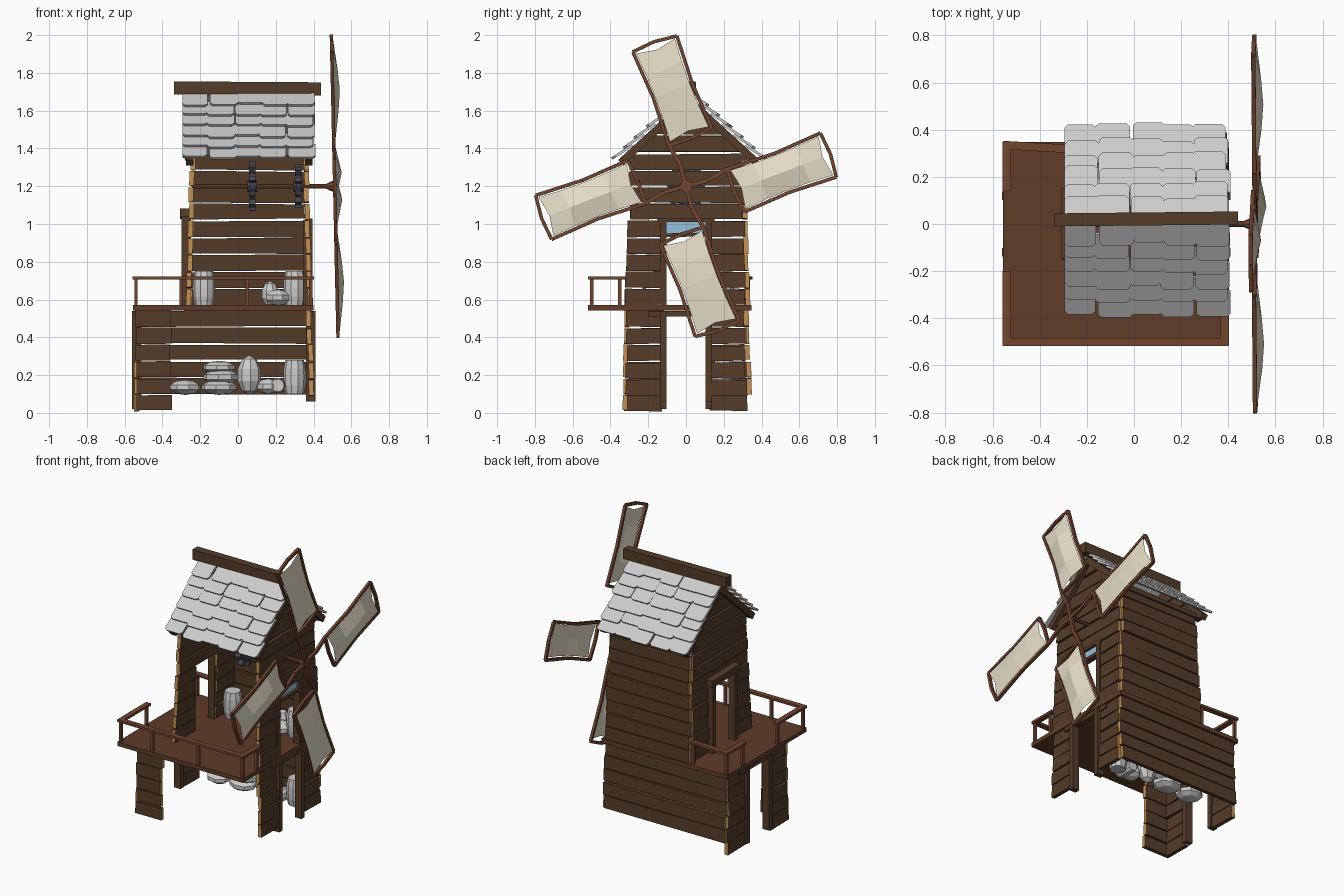
import bpy, bmesh, random
from math import sin, cos, pi, radians
from mathutils import Vector as V, Matrix

if "Cube" in bpy.data.objects:
    bpy.data.objects.remove(bpy.data.objects["Cube"])

random.seed(4)


def mat(name, c):
    m = bpy.data.materials.new(name)
    m.diffuse_color = (*c, 1)
    m.use_nodes = True
    m.node_tree.nodes["Principled BSDF"].inputs["Base Color"].default_value = m.diffuse_color
    return m


WOOD = mat("dark wood", (0.09, 0.045, 0.022))
TAN = mat("cut wood", (0.55, 0.28, 0.09))
RED = mat("red wood", (0.17, 0.06, 0.03))
DECK = mat("deck wood", (0.115, 0.046, 0.022))
SAIL = mat("canvas", (0.8, 0.74, 0.58))
IRON = mat("iron", (0.06, 0.06, 0.08))
GLASS = mat("glass", (0.3, 0.52, 0.72))


def build(name, bm, *mats):
    bmesh.ops.recalc_face_normals(bm, faces=bm.faces)
    me = bpy.data.meshes.new(name)
    bm.to_mesh(me)
    bm.free()
    for m in mats:
        me.materials.append(m)
    ob = bpy.data.objects.new(name, me)
    bpy.context.collection.objects.link(ob)
    return ob


def prism(bm, pts, off, ends=()):
    """Loop of points (off: one vector or one per point) closed to a solid."""
    a = [bm.verts.new(p) for p in pts]
    b = [bm.verts.new(V(p) + off) for p in pts]
    bm.faces.new(a)
    bm.faces.new(b[::-1])
    n = len(a)
    for i in range(n):
        f = bm.faces.new((a[i], b[i], b[(i + 1) % n], a[(i + 1) % n]))
        f.material_index = int(i in ends)


def bar(bm, p, q, w, h, side=None):
    """Square bar from p to q; w across, h in the third direction."""
    p, q = V(p), V(q)
    d = (q - p).normalized()
    s = V(side) if side else (V((1, 0, 0)) if abs(d.z) > 0.9 else d.cross(V((0, 0, 1))).normalized())
    t = d.cross(s).normalized()
    prism(bm, [p - s * w / 2 - t * h / 2, p + s * w / 2 - t * h / 2,
               p + s * w / 2 + t * h / 2, p - s * w / 2 + t * h / 2], q - p)


def wall(bm, a0, b0, z0, a1, b1, z1, n, th=0.026):
    """Stack of n uneven planks between bottom line a0-b0 and top line a1-b1."""
    a0, b0, a1, b1 = (V((*p, z)) for p, z in ((a0, z0), (b0, z0), (a1, z1), (b1, z1)))
    d = (b0 - a0).normalized()
    nrm = V((d.y, -d.x, 0))
    r = lambda k: random.uniform(-k, k)
    for i in range(n):
        lo, hi = (i + 0.02) / n, (i + 0.94) / n
        j, k, o = d * r(0.008), d * r(0.008), nrm * r(0.004)
        up = [V((0, 0, r(0.004))) for _ in range(4)]
        pts = [a0.lerp(a1, lo) + j + up[0], b0.lerp(b1, lo) + k + up[1],
               b0.lerp(b1, hi) + k + up[2], a0.lerp(a1, hi) + j + up[3]]
        prism(bm, [p + o - nrm * th / 2 for p in pts], nrm * th, ends=(1, 3))


# Ground floor walls, open at the front
bm = bmesh.new()
wall(bm, (-.535, .335), (.385, .335), .1, (-.535, .318), (.385, .318), .545, 5)
wall(bm, (-.54, -.322), (-.355, -.322), .01, (-.54, -.315), (-.355, -.315), .545, 6)
for s in (-1, 1):
    wall(bm, (-.535, s * .12), (-.535, s * .325), .01, (-.53, s * .12), (-.53, s * .31), .545, 6)
    wall(bm, (.388, s * .12), (.388, s * .325), .09, (.375, s * .12), (.375, s * .31), .545, 5)
build("ground_floor_walls", bm, WOOD, TAN)

# Upper tower walls with doorways and gables
bm = bmesh.new()
wall(bm, (-.265, .325), (.383, .325), .57, (-.255, .312), (.37, .312), 1.02, 5)
wall(bm, (-.245, .31), (.36, .31), 1.025, (-.24, .30), (.35, .30), 1.37, 4)
for x0, x1, x2 in ((-.26, -.25, -.24), (.38, .368, .355)):
    for s in (-1, 1):
        wall(bm, (x0, s * .115), (x0, s * .32), .57, (x1, s * .115), (x1, s * .305), 1.02, 5)
    wall(bm, (x1, -.30), (x1, .30), 1.025, (x2, -.295), (x2, .295), 1.375, 4)
    wall(bm, (x2, -.295), (x2, .295), 1.38, (x2, -.02), (x2, .03), 1.66, 3)
build("upper_tower_walls", bm, WOOD, TAN)

# Door frames
bm = bmesh.new()
for x, z0, z1 in ((-.535, .02, .54), (.385, .06, .54), (-.275, .57, 1.04), (.37, .57, 1.02)):
    for y in (-.12, .12):
        bar(bm, (x, y, z0), (x, y, z1), .05, .035)
bar(bm, (-.28, -.15, 1.06), (-.28, .15, 1.05), .055, .045)
bar(bm, (.375, -.13, .94), (.375, .13, .945), .04, .02)
bar(bm, (.375, -.15, 1.02), (.375, .15, 1.02), .04, .02)
bar(bm, (.38, -.2, .525), (.38, .2, .525), .035, .03)
bar(bm, (-.53, -.2, .525), (-.53, .2, .525), .035, .03)
build("door_frames", bm, WOOD)
bm = bmesh.new()
bar(bm, (.372, -.11, .98), (.372, .11, .98), .008, .065)
build("transom_glass", bm, GLASS)

# Deck
bm = bmesh.new()
bar(bm, (-.555, -.085, .556), (.40, -.085, .556), .865, .028)
build("deck", bm, DECK)

# Railing: top rails and posts
bm = bmesh.new()
for p, q in (((-.555, -.5), (.40, -.5)), ((-.54, -.515), (-.54, -.2)), ((-.54, .14), (-.54, .35)),
             ((-.555, .335), (-.27, .318)), ((.385, -.515), (.385, -.32))):
    bar(bm, (*p, .714), (*q, .714), .035, .016)
for x, y in ((-.54, -.5), (-.3, -.5), (.05, -.5), (.385, -.5), (.385, -.35), (-.54, -.22),
             (-.54, .16), (-.54, .33), (-.28, .318)):
    bar(bm, (x, y, .56), (x, y, .71), .018, .018)
build("railing", bm, RED)

# Roof shingles in overlapping rows with clipped corners
bm = bmesh.new()
cols = [-.29, -.155, -.012, .122, .26, .40]
for s in (-1, 1):
    d = V((0, s * .39, -.36)).normalized()
    n = V((0, s * .36, .39)).normalized()
    for r in range(6):
        for c in range(5):
            j = random.uniform(-.012, .012)
            x0, x1 = cols[c] + j * (c > 0) - .004, cols[c + 1] + j
            v0, v1 = r * .083 - .01, r * .083 + .112 + random.uniform(-.012, .012)
            base = V((0, .015, 1.69))
            P = lambda x, v: V((x, 0, 0)) + base + d * v + n * (.018 * (v - v0) / .11 - .004)
            prism(bm, [P(x0, v0), P(x1, v0), P(x1, v1 - .015), P(x1 - .015, v1),
                       P(x0 + .015, v1), P(x0, v1 - .015)], n * .014)
build("roof_shingles", bm)

# Rafters under the roof ends and the ridge beam
bm = bmesh.new()
for x in (-.255, .375):
    for s in (-1, 1):
        bar(bm, (x, .015, 1.655), (x, .015 + s * .36, 1.325), .04, .04, side=(1, 0, 0))
for y in (-.3, .305):
    if y > 0:
        bar(bm, (-.28, y, 1.35), (.38, y, 1.35), .04, .03)
build("rafters", bm, WOOD)
bm = bmesh.new()
prism(bm, [(-.34, -.01, 1.685), (-.34, .045, 1.685), (-.34, .045, 1.755), (-.34, -.01, 1.755)],
      V((.78, .008, -.005)))
build("ridge_beam", bm, WOOD)


def rod(bm, x0, x1, r0, r1, seg, y=0, z=1.2):
    m = Matrix.Translation(((x0 + x1) / 2, y, z)) @ Matrix.Rotation(pi / 2, 4, 'Y')
    bmesh.ops.create_cone(bm, cap_ends=True, segments=seg, radius1=r0, radius2=r1, depth=x1 - x0, matrix=m)


# Drive shaft and hub
bm = bmesh.new()
rod(bm, -.24, .50, .012, .012, 8)
rod(bm, .465, .515, .012, .035, 8)
build("drive_shaft", bm, RED)

# Toothed gears on the shaft
bm = bmesh.new()
for x, R in ((.075, .10), (.32, .085)):
    rod(bm, x - .012, x + .012, R, R, 12)
    rod(bm, x - .025, x + .025, .03, .03, 8)
    for i in range(10):
        a = i * pi / 5 + .3
        u = V((0, cos(a), sin(a)))
        bar(bm, V((x, 0, 1.2)) + u * R * .9, V((x, 0, 1.2)) + u * (R + .03), .034, .025, side=(1, 0, 0))
build("gears", bm, IRON)

# Four windmill blades: frame around a billowed sail, spar on one long edge
frame, sail = bmesh.new(), bmesh.new()
tilt = Matrix.Translation((.512, 0, 1.2)) @ Matrix.Rotation(-.022, 4, 'Y')
for k in range(4):
    M = tilt @ Matrix.Rotation(radians(21 + 90 * k), 4, 'X')
    T = lambda u, w, x=0: M @ V((x, u, w))
    side = (M.to_3x3() @ V((1, 0, 0))).normalized()
    path = [(0, 0), (.12, -.012), (.235, .008), (.5, -.006), (.765, .008), (.775, -.115), (.76, -.24),
            (.5, -.226), (.24, -.238), (.228, -.115), (.235, .008)]
    for i, (p, q) in enumerate(zip(path, path[1:])):
        bar(frame, T(*p), T(*q), .018, .022 if i < 2 else .018, side=side)
    nu, nw = 4, 2
    g = [[sail.verts.new(T(.25 + .5 * i / nu + (.02 * (1 - 2 * i / nu) if j == 1 else 0),
                           -.005 - .22 * j / nw + (.012 * (j - 1) * sin(pi * i / nu)),
                           .008 + (.03 * sin(pi * i / nu) if j == 1 else 0)))
          for j in range(nw + 1)] for i in range(nu + 1)]
    for i in range(nu):
        for j in range(nw):
            sail.faces.new((g[i][j], g[i + 1][j], g[i + 1][j + 1], g[i][j + 1]))
build("blade_frames", frame, RED)
build("blade_sails", sail, SAIL)


def barrel(bm, loc, r, h, rot=None):
    M = Matrix.Translation(loc) @ (rot or Matrix())
    prof = ((.82, 0), (.97, .25), (1, .5), (.97, .75), (.82, 1))
    rings = [[bm.verts.new(M @ V((r * k * cos(a * pi / 5), r * k * sin(a * pi / 5), h * t)))
              for a in range(10)] for k, t in prof]
    for A, B in zip(rings, rings[1:]):
        for i in range(10):
            bm.faces.new((A[i], A[(i + 1) % 10], B[(i + 1) % 10], B[i]))
    bm.faces.new(rings[0])
    bm.faces.new(rings[-1])


# Barrels, standing and lying
bm = bmesh.new()
lie = Matrix.Rotation(pi / 2, 4, 'X')
barrel(bm, (-.18, .2, .57), .06, .18)
barrel(bm, (.3, .2, .57), .06, .18)
barrel(bm, (.3, .2, .1), .06, .18)
barrel(bm, (.21, .24, .145), .042, .13, lie)
build("barrels", bm)

# Sacks on both floors
bm = bmesh.new()
for x, y, z, sx, sy, sz in ((-.28, .2, .135, .085, .08, .038), (-.1, .2, .135, .095, .08, .038),
                            (-.09, .21, .19, .095, .08, .038), (-.1, .22, .24, .085, .07, .034),
                            (.06, .2, .2, .062, .06, .1), (.16, .16, .14, .06, .06, .04),
                            (.21, .17, .61, .065, .06, .042), (.17, .24, .63, .045, .045, .065)):
    m = Matrix.Translation((x, y, z)) @ Matrix.Rotation(x * 2, 4, 'Z') @ Matrix.Diagonal((sx, sy, sz, 1))
    bmesh.ops.create_uvsphere(bm, u_segments=8, v_segments=5, radius=1.05, matrix=m)
build("sacks", bm)
